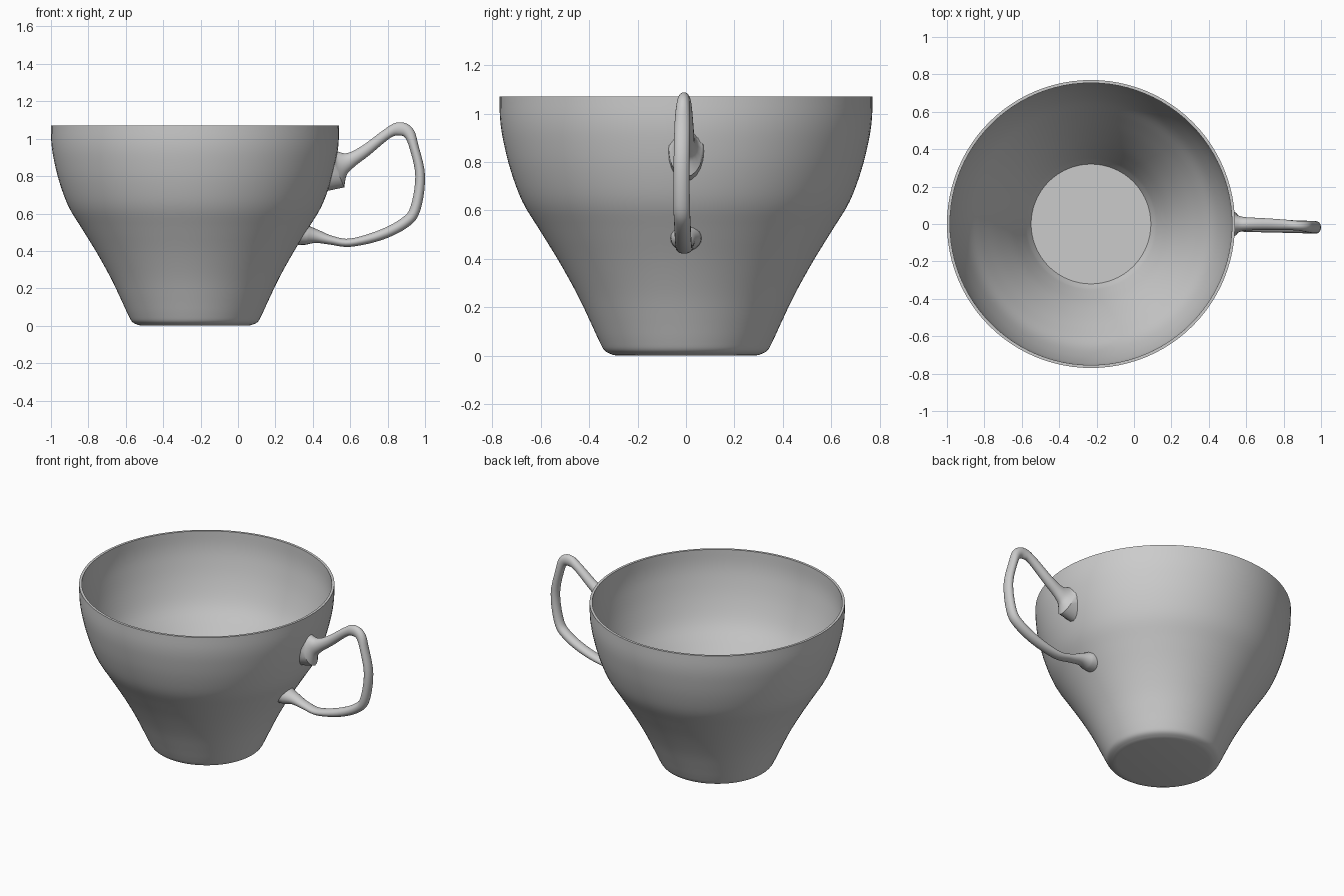
import bpy, bmesh, math
from mathutils import Vector

if "Cube" in bpy.data.objects:
    bpy.data.objects.remove(bpy.data.objects["Cube"])

CX = -0.23      # cup axis
SEG = 96        # sides of the cup
RING = 20       # sides of the handle section


def spline(pts, steps):
    """Catmull-Rom curve through points of any dimension."""
    p = [pts[0]] + list(pts) + [pts[-1]]
    out = []
    for i in range(1, len(p) - 2):
        for s in range(steps):
            t = s / steps
            out.append(tuple(
                0.5 * (2 * b + (c - a) * t + (2 * a - 5 * b + 4 * c - d) * t * t
                       + (3 * b - a - 3 * c + d) * t ** 3)
                for a, b, c, d in zip(p[i - 1], p[i], p[i + 1], p[i + 2])))
    return out + [tuple(pts[-1])]


def skin(name, rings, caps):
    """Join equal closed rings of points into one smooth object."""
    bm = bmesh.new()
    loops = [[bm.verts.new(v) for v in r] for r in rings]
    n = len(loops[0])
    for a, b in zip(loops, loops[1:]):
        for i in range(n):
            j = (i + 1) % n
            bm.faces.new((a[i], a[j], b[j], b[i]))
    if caps:
        bm.faces.new(loops[0])
        bm.faces.new(loops[-1])
    bmesh.ops.recalc_face_normals(bm, faces=bm.faces)
    me = bpy.data.meshes.new(name)
    bm.to_mesh(me)
    bm.free()
    ob = bpy.data.objects.new(name, me)
    bpy.context.collection.objects.link(ob)
    bpy.context.view_layer.objects.active = ob
    ob.select_set(True)
    bpy.ops.object.shade_smooth_by_angle(angle=math.radians(40))
    ob.select_set(False)
    return ob


# Cup: outer profile (radius, z), then the inner wall back down to the floor
outer = spline([(0.30, 0.003), (0.335, 0.02), (0.358, 0.06), (0.395, 0.14),
                (0.45, 0.255), (0.525, 0.39), (0.605, 0.52), (0.675, 0.635),
                (0.724, 0.765), (0.755, 0.89), (0.768, 0.98), (0.77, 1.07)], 4)
inner = [(r - 0.016, z) for r, z in reversed(outer) if z > 0.05]
profile = [(0.28, 0.0)] + outer + inner + [(0.32, 0.025)]
cup = skin("cup_body", [[(CX + r * math.cos(2 * math.pi * i / SEG),
                          r * math.sin(2 * math.pi * i / SEG), z)
                         for i in range(SEG)] for r, z in profile], True)


def cup_radius(z):
    for (r0, z0), (r1, z1) in zip(outer, outer[1:]):
        if z0 <= z <= z1:
            return r0 + (r1 - r0) * (z - z0) / (z1 - z0)
    return 0.77


# Handle: x, y, z, half thickness in the loop plane, half width in y
path = spline([(0.515, 0, 0.85, 0.13, 0.075), (0.55, 0, 0.865, 0.075, 0.048),
               (0.60, 0, 0.885, 0.042, 0.036), (0.68, 0, 0.935, 0.032, 0.032),
               (0.80, -0.004, 1.028, 0.028, 0.028), (0.86, -0.008, 1.052, 0.036, 0.026),
               (0.91, -0.012, 1.034, 0.032, 0.028), (0.94, -0.015, 0.96, 0.025, 0.032),
               (0.974, -0.018, 0.80, 0.026, 0.033), (0.948, -0.018, 0.625, 0.028, 0.034),
               (0.89, -0.015, 0.55, 0.029, 0.034), (0.76, -0.012, 0.484, 0.027, 0.034),
               (0.60, -0.008, 0.444, 0.022, 0.034), (0.50, -0.004, 0.457, 0.024, 0.034),
               (0.42, 0, 0.478, 0.036, 0.042), (0.36, 0, 0.486, 0.055, 0.065)], 5)
rings = []
for k, (x, y, z, a, b) in enumerate(path):
    p, q = path[max(k - 1, 0)], path[min(k + 1, len(path) - 1)]
    t = Vector((q[0] - p[0], 0, q[2] - p[2])).normalized()
    end = k in (0, len(path) - 1)
    if end:  # end sections stand upright against the wall
        t = Vector((1 if k == 0 else -1, 0, 0))
    nrm = Vector((-t.z, 0, t.x))
    ring = []
    for i in range(RING):
        ang = 2 * math.pi * i / RING
        v = Vector((x, y, z)) + nrm * a * math.cos(ang) + Vector((0, b * math.sin(ang), 0))
        wall = CX + math.sqrt(cup_radius(v.z) ** 2 - v.y ** 2) - 0.006
        v.x = wall if end else max(v.x, wall)
        ring.append(v)
    rings.append(ring)
handle = skin("handle", rings, False)
